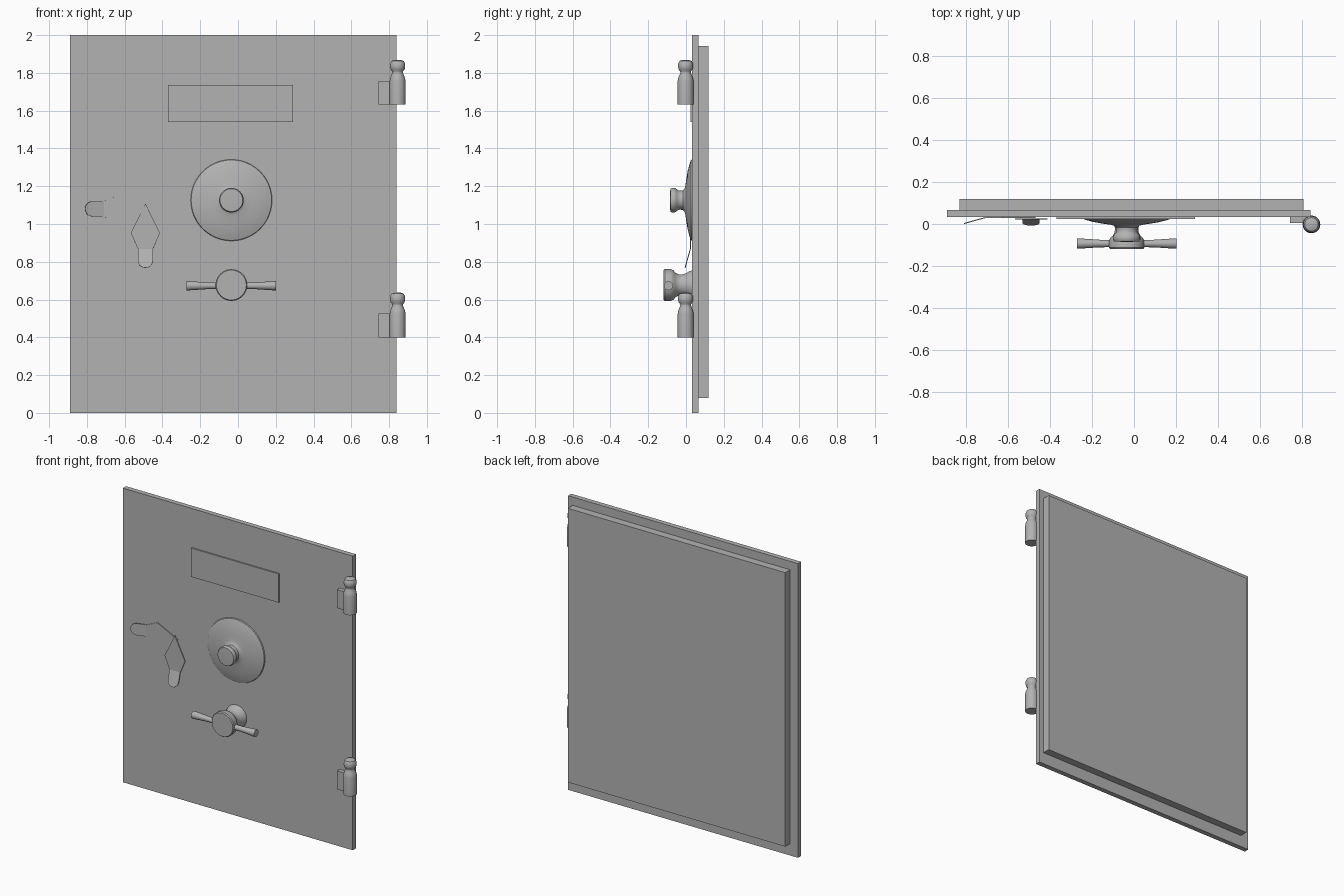
import bpy, bmesh, math
from math import pi, sin, cos
from mathutils import Matrix, Vector

cube = bpy.data.objects.get("Cube")
if cube:
    bpy.data.objects.remove(cube, do_unlink=True)

steel = bpy.data.materials.new("grey steel")
steel.use_nodes = True
GREY = (0.45, 0.45, 0.45, 1)
steel.diffuse_color = GREY
steel.node_tree.nodes["Principled BSDF"].inputs["Base Color"].default_value = GREY


def finish(name, bm, smooth=False):
    bmesh.ops.recalc_face_normals(bm, faces=bm.faces[:])
    mesh = bpy.data.meshes.new(name)
    bm.to_mesh(mesh)
    bm.free()
    mesh.materials.append(steel)
    obj = bpy.data.objects.new(name, mesh)
    bpy.context.collection.objects.link(obj)
    if smooth:
        bpy.ops.object.select_all(action='DESELECT')
        obj.select_set(True)
        bpy.context.view_layer.objects.active = obj
        bpy.ops.object.shade_smooth_by_angle(angle=math.radians(35))
    return obj


def box(name, x, y, z):
    bm = bmesh.new()
    bmesh.ops.create_cube(bm, size=1)
    for v in bm.verts:
        v.co = [lo + (hi - lo) * (c + 0.5) for c, (lo, hi) in zip(v.co, (x, y, z))]
    return finish(name, bm)


def lathe(name, profile, origin, turn=Matrix(), sides=40):
    """Turn (radius, height) points about z, then aim and place the part."""
    bm = bmesh.new()
    verts = [bm.verts.new((r, 0, h)) for r, h in profile]
    edges = [bm.edges.new(pair) for pair in zip(verts, verts[1:])]
    bmesh.ops.spin(bm, geom=verts + edges, axis=(0, 0, 1), cent=(0, 0, 0),
                   angle=2 * pi, steps=sides, use_duplicate=False)
    bmesh.ops.remove_doubles(bm, verts=bm.verts[:], dist=0.0005)
    bm.transform(Matrix.Translation(origin) @ turn)
    return finish(name, bm, True)


TO_FRONT = Matrix.Rotation(pi / 2, 4, 'X')
CX = -0.035

# Door slab and the inner step behind it
box("door_plate", (-0.89, 0.84), (0.033, 0.067), (0, 2))
box("inner_step", (-0.83, 0.806), (0.067, 0.119), (0.08, 1.943))
box("name_plate", (-0.37, 0.29), (0.023, 0.034), (1.54, 1.735))

# Combination dial: domed disc, neck and knob
lathe("dial", [(0, -0.034), (0.216, -0.034), (0.213, -0.026), (0.19, -0.018),
               (0.155, -0.009), (0.115, -0.002), (0.08, 0.003), (0.06, 0.008),
               (0.052, 0.016), (0.05, 0.03), (0.052, 0.042), (0.06, 0.051),
               (0.065, 0.06), (0.065, 0.075), (0.06, 0.083), (0, 0.086)],
      (CX, 0, 1.126), TO_FRONT, 48)

# Handle: flared foot, waist, hub and two flaring bars
lathe("handle_hub", [(0, -0.034), (0.078, -0.034), (0.074, -0.02), (0.062, 0),
                     (0.056, 0.02), (0.057, 0.04), (0.065, 0.055),
                     (0.078, 0.067), (0.084, 0.08), (0.084, 0.112),
                     (0.079, 0.119), (0, 0.119)], (CX, 0, 0.677), TO_FRONT)
for side, sign in (("left", 1), ("right", -1)):
    lathe("handle_bar_" + side,
          [(0, 0.05), (0.017, 0.05), (0.018, 0.13), (0.024, 0.22),
           (0.024, 0.237), (0, 0.237)],
          (CX, -0.093, 0.673), Matrix.Rotation(sign * pi / 2, 4, 'Y'), 20)

# Hinges: leaf, barrel, waist and round finial
for place, base in (("upper", 1.632), ("lower", 0.4)):
    lathe("hinge_barrel_" + place,
          [(0, 0), (0.042, 0), (0.042, 0.125), (0.039, 0.142), (0.032, 0.158),
           (0.028, 0.17), (0.029, 0.176), (0.037, 0.186), (0.04, 0.2),
           (0.039, 0.218), (0.032, 0.231), (0.018, 0.236), (0, 0.237)],
          (0.845, -0.002, base), sides=28)
    box("hinge_leaf_" + place, (0.743, 0.845), (0.004, 0.034), (base, base + 0.125))


# Keyhole covers: pointed plates with an outward-bent rounded tab
def cover(name, origin, angle):
    bm = bmesh.new()
    outline = [(0, 0), (-0.077, -0.155), (-0.04, -0.24), (0.04, -0.24), (0.077, -0.155)]
    body = [bm.verts.new((u, 0, v)) for u, v in outline]
    bm.faces.new(body)
    tip = []
    for i in range(11):
        a = pi + pi * i / 10
        v = -0.3 + 0.04 * sin(a)
        tip.append(bm.verts.new((0.04 * cos(a), 0.28 * (v + 0.24), v)))
    bm.faces.new([body[2]] + tip + [body[3]])
    bmesh.ops.recalc_face_normals(bm, faces=bm.faces[:])
    bm.transform(Matrix.Translation(origin) @ Matrix.Rotation(angle, 4, 'Y'))
    bm.normal_update()
    obj = finish(name, bm)
    mod = obj.modifiers.new("thickness", 'SOLIDIFY')
    mod.thickness = 0.005
    mod.offset = 0


cover("keyhole_cover_closed", Vector((-0.49, 0.023, 1.108)), 0)
cover("keyhole_cover_open", Vector((-0.47, 0.03, 1.08)), pi / 2)
